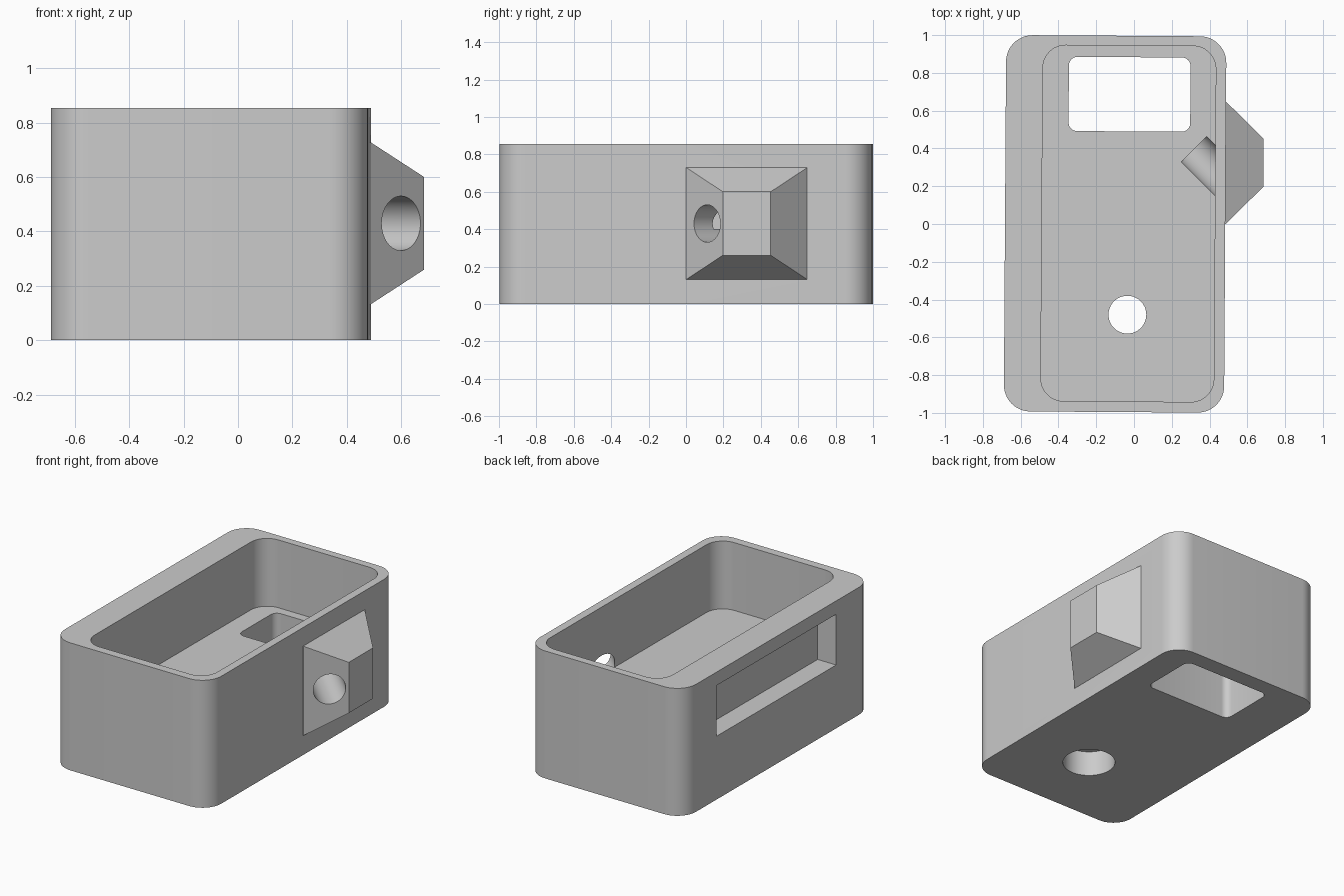
import bpy, bmesh, math
from mathutils import Matrix, Vector

old = bpy.data.objects.get("Cube")
if old:
    bpy.data.objects.remove(old, do_unlink=True)

grey = bpy.data.materials.new("plain grey")
grey.use_nodes = True
grey.diffuse_color = (0.6, 0.6, 0.6, 1)
grey.node_tree.nodes["Principled BSDF"].inputs["Base Color"].default_value = (0.6, 0.6, 0.6, 1)

SKEW = Matrix.Rotation(-0.0065, 4, 'Z')


def finish(bm, name):
    bmesh.ops.recalc_face_normals(bm, faces=bm.faces)
    mesh = bpy.data.meshes.new(name)
    bm.to_mesh(mesh)
    bm.free()
    obj = bpy.data.objects.new(name, mesh)
    bpy.context.collection.objects.link(obj)
    mesh.materials.append(grey)
    return obj


def rounded_box(name, x, y, z, radius=0, steps=12):
    """Box between (min, max) pairs with rounded vertical edges."""
    bm = bmesh.new()
    size = [b - a for a, b in (x, y, z)]
    mid = [(a + b) / 2 for a, b in (x, y, z)]
    bmesh.ops.create_cube(bm, size=1, matrix=Matrix.Translation(mid) @ Matrix.Diagonal((*size, 1)))
    if radius:
        upright = [e for e in bm.edges if abs(e.verts[0].co.z - e.verts[1].co.z) > size[2] / 2]
        bmesh.ops.bevel(bm, geom=upright, offset=radius, segments=steps, profile=0.5, affect='EDGES')
    bm.transform(SKEW)
    return finish(bm, name)


def cylinder(name, start, end, radius):
    """Cylinder running from start to end."""
    start, end = Vector(start), Vector(end)
    axis = end - start
    turn = axis.to_track_quat('Z', 'Y').to_matrix().to_4x4()
    bm = bmesh.new()
    bmesh.ops.create_cone(bm, cap_ends=True, segments=64, radius1=radius, radius2=radius,
                          depth=axis.length, matrix=Matrix.Translation((start + end) / 2) @ turn)
    return finish(bm, name)


def combine(target, other, operation):
    mod = target.modifiers.new(other.name, 'BOOLEAN')
    mod.object, mod.operation, mod.solver = other, operation, 'EXACT'
    bpy.context.view_layer.objects.active = target
    bpy.ops.object.modifier_apply(modifier=mod.name)
    bpy.data.objects.remove(other, do_unlink=True)


# Main housing with its open compartment
housing = rounded_box("housing", (-0.683, 0.483), (-0.996, 0.996), (0, 0.855), 0.14)
combine(housing, rounded_box("compartment", (-0.488, 0.428), (-0.94, 0.944), (0.4, 1), 0.12), 'DIFFERENCE')

# Tapered side boss, started inside the wall
bm = bmesh.new()
rings = []
for x, y0, y1, z0, z1 in ((0.45, 0, 0.65, 0.13, 0.73), (0.485, 0, 0.65, 0.13, 0.73),
                          (0.685, 0.197, 0.453, 0.26, 0.6)):
    rings.append([bm.verts.new((x, y, z)) for y, z in ((y0, z0), (y1, z0), (y1, z1), (y0, z1))])
for a, b in zip(rings, rings[1:]):
    for i in range(4):
        j = (i + 1) % 4
        bm.faces.new((a[i], a[j], b[j], b[i]))
bm.faces.new(rings[0])
bm.faces.new(rings[-1])
combine(housing, finish(bm, "side_boss"), 'UNION')

# Openings: floor window, blind side slot, stepped floor hole, angled cable hole
cutters = (
    rounded_box("floor_window", (-0.35, 0.294), (0.49, 0.883), (-0.1, 0.6), 0.045, 6),
    rounded_box("side_slot", (-0.9, -0.545), (-0.615, 0.64), (0.425, 0.765)),
    cylinder("floor_hole", (-0.035, -0.48, -0.1), (-0.035, -0.48, 0.6), 0.1),
    cylinder("floor_counterbore", (-0.035, -0.48, -0.1), (-0.035, -0.48, 0.17), 0.163),
    cylinder("cable_hole", (0.318, 0.395, 0.43), (0.758, -0.045, 0.43), 0.1),
)
for cutter in cutters:
    combine(housing, cutter, 'DIFFERENCE')

# Smooth the rounded walls, keep the edges sharp
bpy.ops.object.select_all(action='DESELECT')
housing.select_set(True)
bpy.context.view_layer.objects.active = housing
bpy.ops.object.shade_smooth_by_angle(angle=math.radians(25))
